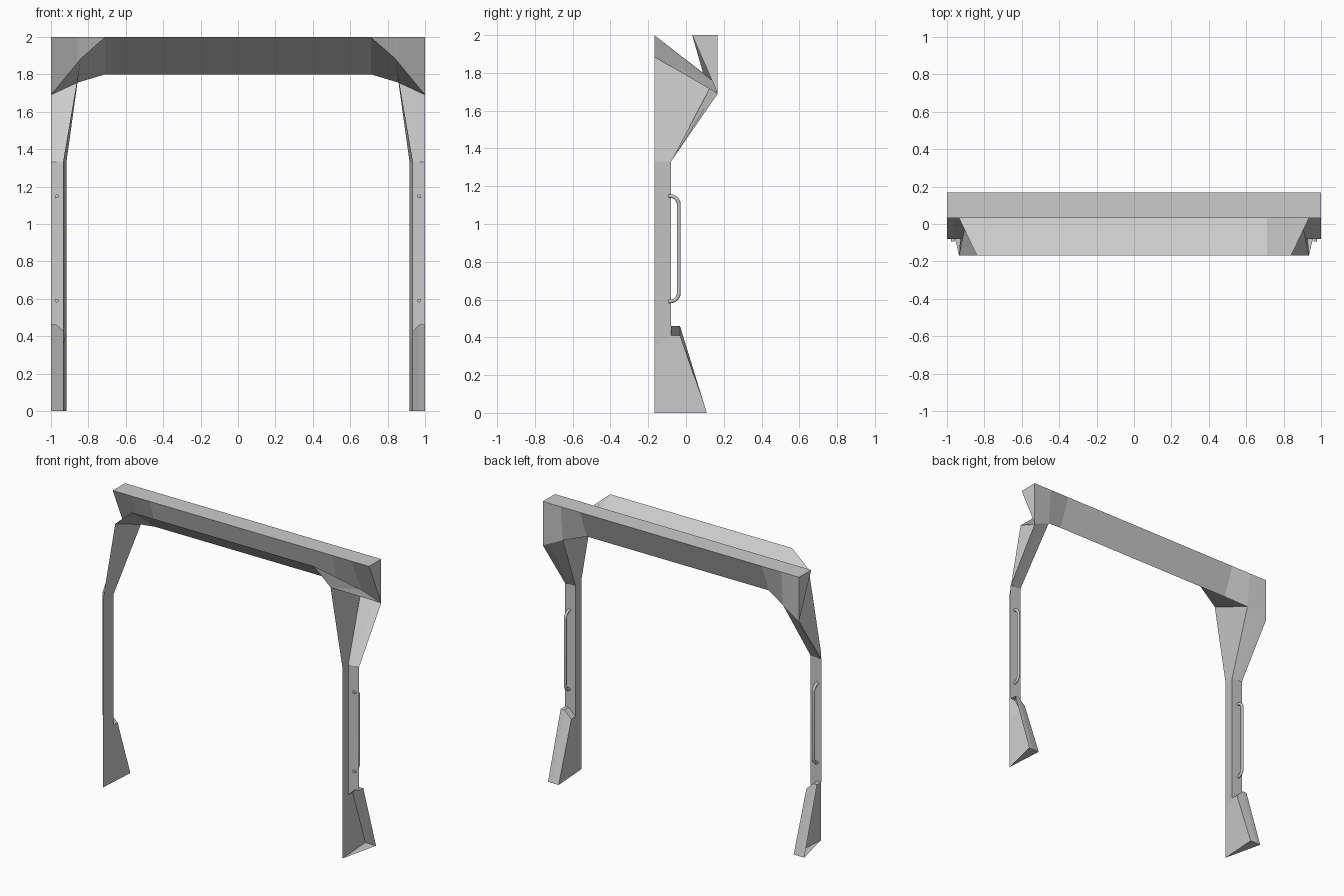
import bpy, bmesh, math
from mathutils import Vector

if "Cube" in bpy.data.objects:
    bpy.data.objects.remove(bpy.data.objects["Cube"])


def sheet(name, faces):
    """Mirrored folded-sheet part from polygons given on the +x side."""
    bm = bmesh.new()
    for pts in faces:
        bm.faces.new([bm.verts.new(p) for p in pts])
    bmesh.ops.remove_doubles(bm, verts=bm.verts[:], dist=1e-4)
    bmesh.ops.recalc_face_normals(bm, faces=bm.faces[:])
    me = bpy.data.meshes.new(name)
    bm.to_mesh(me)
    bm.free()
    ob = bpy.data.objects.new(name, me)
    bpy.context.collection.objects.link(ob)
    mod = ob.modifiers.new("Mirror", "MIRROR")
    mod.use_axis[0] = True
    mod.use_clip = True
    return ob


def loft(*rails):
    """Quads between neighbouring rails of equal length."""
    return [(a[i], a[i + 1], b[i + 1], b[i])
            for a, b in zip(rails, rails[1:]) for i in range(len(a) - 1)]


D = 0.168                                   # half depth
front_knee = (0.84, -D, 1.885)
back_knee = (0.86, 0.145, 1.755)
corner = (1.0, D, 1.69)
leg_front, leg_back = (0.935, -D, 1.33), (0.917, -0.08, 1.33)
shin_front, shin_back = (0.935, -D, 0.35), (0.917, -0.08, 0.41)
ledge = (0.917, -0.032, 0.41)
toe, heel, heel_out = (0.935, -D, 0), (0.917, 0.11, 0), (1, 0.11, 0)

# inner lining: sloped header panel, haunch and inner leg plate
sheet("inner_lining", loft(
    [(0, -D, 2), (0.71, -D, 2), front_knee, leg_front, shin_front],
    [(0, 0.09, 1.8), (0.71, 0.09, 1.8), back_knee, leg_back, shin_back])
    + [(toe, shin_front, shin_back, ledge, heel)])

# outer leg flange: flare, straight leg, small ledge, sloped foot
mid_top = Vector(back_knee).lerp(Vector(corner), 0.64)
sheet("leg_flange", loft(
    [back_knee, leg_back, shin_back, ledge, heel],
    [tuple(mid_top), (0.97, -0.08, 1.33), (0.97, -0.08, 0.46), (0.97, -0.032, 0.46), (0.97, 0.11, 0)],
    [corner, (1, -0.08, 1.33), (1, -0.08, 0.46), (1, -0.032, 0.46), heel_out]))

# foot base and haunch gusset
sheet("foot_base", [(toe, heel, heel_out)])
sheet("haunch_gusset", [(front_knee, back_knee, corner)])

# rear header beam: three-sided section, closed at the ends
bottom = [(0, 0.09, 1.8), (0.71, 0.09, 1.8), back_knee, corner]
lip = [(p[0], 0.033, 2) for p in bottom]
rear = [(p[0], D, 2) for p in bottom]
sheet("header_beam", loft(bottom, lip, rear, bottom) + [(lip[-1], rear[-1], corner)])

# grab handles
for side, label in ((-1, "left"), (1, "right")):
    R, y0, yc, z0, z1 = 0.045, -0.093, -0.038, 0.59, 1.148
    path = [(y0, z0)]
    for cz, start in ((z0 + R, -90), (z1 - R, 0)):
        for k in range(6):
            a = math.radians(start + 18 * k)
            path.append((yc - R + R * math.cos(a), cz + R * math.sin(a)))
    path.append((y0, z1))
    cu = bpy.data.curves.new("handle_" + label, "CURVE")
    cu.dimensions = "3D"
    cu.bevel_depth = 0.01
    cu.bevel_resolution = 2
    cu.use_fill_caps = True
    sp = cu.splines.new("POLY")
    sp.points.add(len(path) - 1)
    for pt, (y, z) in zip(sp.points, path):
        pt.co = (side * 0.968, y, z, 1)
    sp.use_smooth = True
    bpy.context.collection.objects.link(bpy.data.objects.new("handle_" + label, cu))
